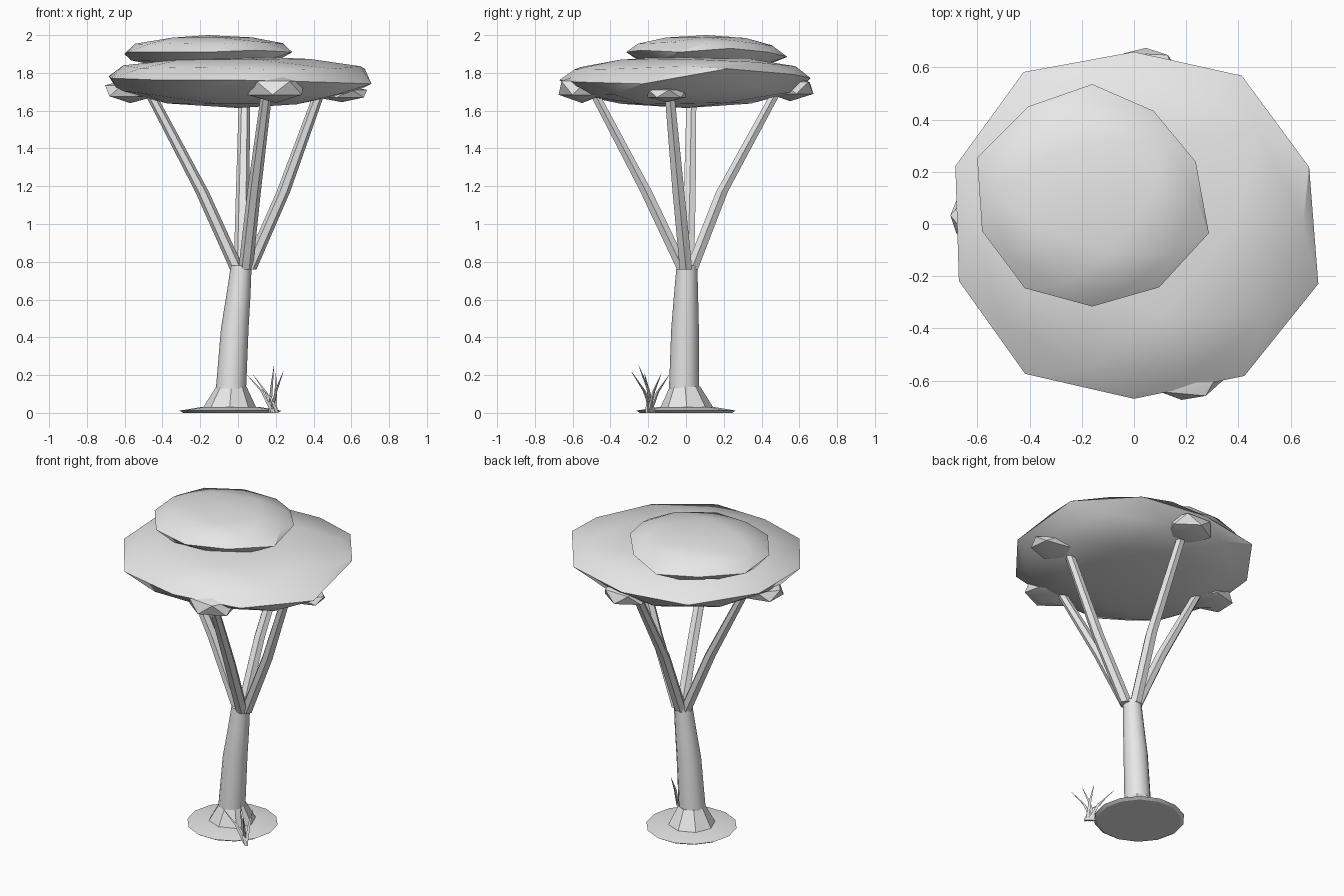
import bpy, bmesh, math
from mathutils import Vector

if "Cube" in bpy.data.objects:
    bpy.data.objects.remove(bpy.data.objects["Cube"], do_unlink=True)

# One plain grey for the whole tree
GREY = (0.8, 0.8, 0.8, 1)
mat = bpy.data.materials.new("pale grey")
mat.use_nodes = True
mat.diffuse_color = GREY
mat.node_tree.nodes["Principled BSDF"].inputs["Base Color"].default_value = GREY


def finish(bm, name, angle=30):
    bmesh.ops.recalc_face_normals(bm, faces=bm.faces)
    mesh = bpy.data.meshes.new(name)
    bm.to_mesh(mesh)
    bm.free()
    mesh.materials.append(mat)
    obj = bpy.data.objects.new(name, mesh)
    bpy.context.collection.objects.link(obj)
    bpy.ops.object.select_all(action="DESELECT")
    obj.select_set(True)
    bpy.context.view_layer.objects.active = obj
    bpy.ops.object.shade_smooth_by_angle(angle=math.radians(angle))
    return obj


def stem(name, path, radii, sides, angle=40):
    """Stack of level rings along a path, closed at both ends."""
    bm = bmesh.new()
    rings = []
    for p, r in zip(path, radii):
        rings.append([bm.verts.new((p[0] + r * math.cos(i * math.tau / sides),
                                    p[1] + r * math.sin(i * math.tau / sides), p[2]))
                      for i in range(sides)])
    for a, b in zip(rings, rings[1:]):
        for i in range(sides):
            j = (i + 1) % sides
            bm.faces.new((a[i], a[j], b[j], b[i]))
    bm.faces.new(rings[0][::-1])
    bm.faces.new(rings[-1])
    return finish(bm, name, angle)


def crown(name, centre, half_height, reach, lift):
    """Flattened ball whose ten rim corners have their own reach and lift."""
    bm = bmesh.new()
    bmesh.ops.create_icosphere(bm, subdivisions=2, radius=1)
    for v in bm.verts:
        k = (math.degrees(math.atan2(v.co.y, v.co.x)) - 18) / 36
        i, f = math.floor(k), k - math.floor(k)
        flat = math.hypot(v.co.x, v.co.y)
        if flat < 0.01:
            r = up = 0
        else:
            r = reach[i % 10] * (1 - f) + reach[(i + 1) % 10] * f
            up = (lift[i % 10] * (1 - f) + lift[(i + 1) % 10] * f) * flat ** 3
        v.co = Vector(centre) + Vector((v.co.x * r, v.co.y * r, v.co.z * half_height + up))
    return finish(bm, name, 35)


def clump(name, centre, size, turn):
    """Small faceted leaf clump under the crown."""
    bm = bmesh.new()
    bmesh.ops.create_icosphere(bm, subdivisions=1, radius=1)
    c, s = math.cos(turn), math.sin(turn)
    for v in bm.verts:
        x, y = v.co.x * c - v.co.y * s, v.co.x * s + v.co.y * c
        v.co = Vector(centre) + Vector((x * size[0], y * size[1], v.co.z * size[2]))
    return finish(bm, name, 30)


# Ground and trunk
stem("ground_disc", [(-.04, 0, 0), (-.04, 0, .012), (-.04, 0, .03)], [.25, .27, .16], 14, 20)
stem("root_flare", [(-.045, .005, .02), (-.035, -.005, .14)], [.145, .08], 8, 30)
stem("trunk", [(-.037, -.01, .13), (-.017, -.005, .45), (.002, 0, .62), (.017, .005, .78)],
     [.08, .073, .064, .055], 12)

# Four branches fanning out, each ending in a clump
limbs = {
    "left": ((.06, 0), (.24, -.04), (.44, -.09)),
    "right": ((-.005, .01), (-.19, .02), (-.48, .03)),
    "front": ((.04, -.015), (.085, -.21), (.155, -.5)),
    "back": ((.015, .03), (.025, .19), (.035, .49)),
}
for side, (a, b, c) in limbs.items():
    stem("branch_" + side, [(*a, .76), (*b, 1.17), (*c, 1.72)], [.038, .036, .029], 6, 25)

clump("clump_front", (.2, -.55, 1.72), (.17, .14, .08), .2)
clump("clump_back", (.04, .55, 1.72), (.16, .14, .07), .9)
clump("clump_right", (-.57, .03, 1.705), (.15, .13, .065), .6)
clump("clump_left", (.55, -.1, 1.69), (.15, .12, .045), .1)

# Leaf crowns
crown("lower_crown", (0, 0, 1.752), .138,
      [.706, .703, .66, .72, .72, .706, .71, .67, .72, .743],
      [.07, .04, .02, .02, .03, .02, .01, .01, 0, -.01])
crown("upper_crown", (-.16, .11, 1.91), .09,
      [.417, .4, .426, .42, .464, .444, .44, .426, .436, .47],
      [.02, 0, -.025, -.01, -.01, 0, 0, 0, .01, 0])

# Grass tuft
tips = [(.19, -.25, .25), (.24, -.29, .22), (.04, -.22, .21),
        (.08, -.09, .2), (.2, -.13, .21), (.12, -.2, .13)]
for n, tip in enumerate(tips):
    root = Vector((.165 + .008 * n, -.17 - .007 * n, 0))
    tip = Vector(tip)
    bend = root.lerp(tip, .4) + Vector((0, 0, .03))
    stem(f"grass_blade_{n + 1}", [root, bend, tip], [.011, .009, .001], 3, 25)
